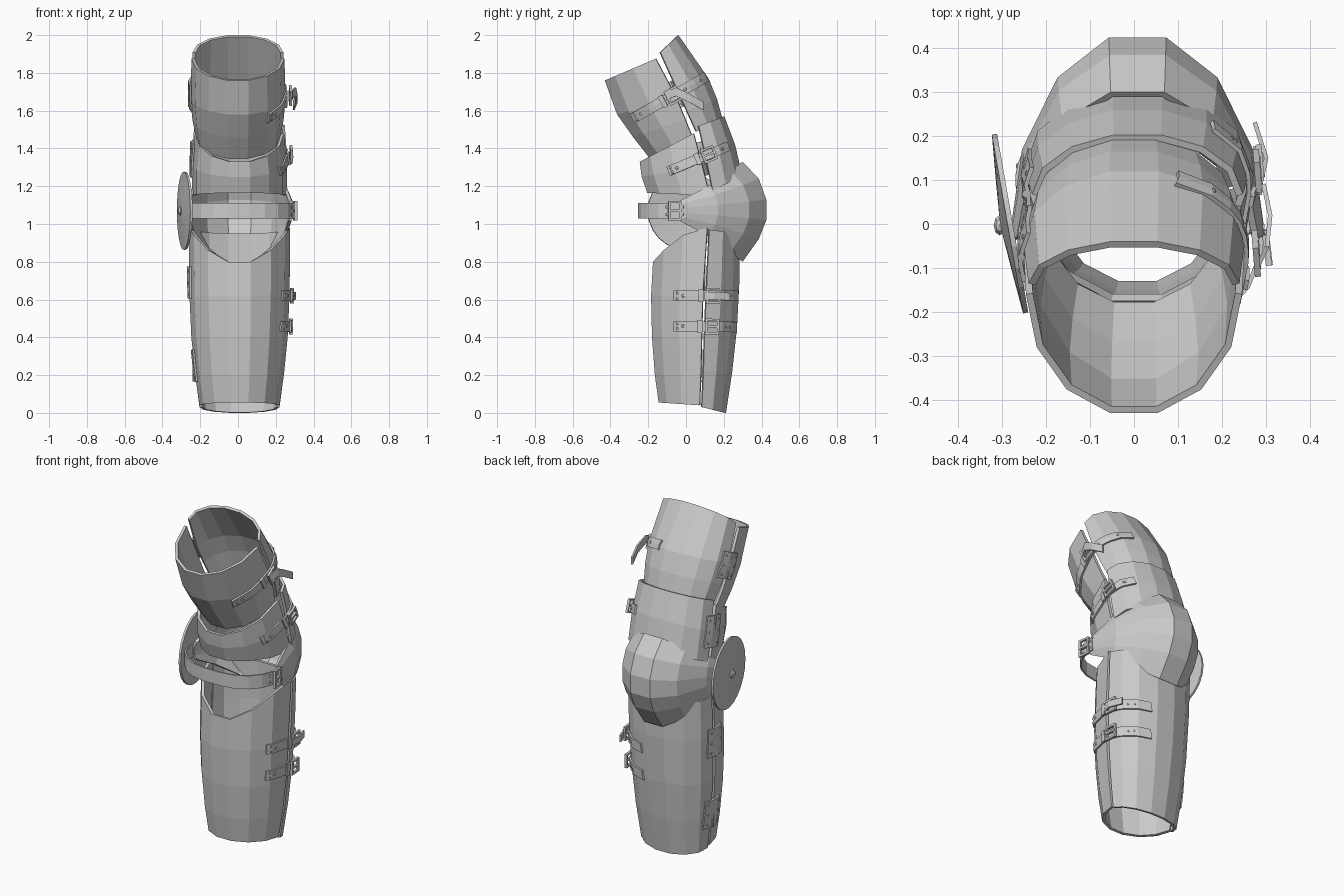
import bpy, bmesh, math
from mathutils import Vector, Matrix
from mathutils.bvhtree import BVHTree

if "Cube" in bpy.data.objects:
    bpy.data.objects.remove(bpy.data.objects["Cube"])

SEG = 7
PHIS = [math.radians(-90 + 180 * i / SEG) for i in range(SEG + 1)]
FLAT = math.cos(math.radians(90 / SEG))
bvh_v, bvh_f = [], []


def make(name, verts, faces, thick=0, offset=-1, out=None):
    """Mesh object; 'out' is the outward direction of its middle face."""
    bm = bmesh.new()
    vs = [bm.verts.new(v) for v in verts]
    for f in faces:
        bm.faces.new([vs[i] for i in f])
    bm.normal_update()
    bm.faces.ensure_lookup_table()
    if out is not None and bm.faces[len(bm.faces) // 2].normal.dot(out) < 0:
        bmesh.ops.reverse_faces(bm, faces=bm.faces[:])
    me = bpy.data.meshes.new(name)
    bm.to_mesh(me)
    bm.free()
    ob = bpy.data.objects.new(name, me)
    bpy.context.collection.objects.link(ob)
    if thick:
        m = ob.modifiers.new("thickness", 'SOLIDIFY')
        m.thickness, m.offset = thick, offset
        m.use_even_offset = False
    return ob


def grid(nr, nc):
    return [(r * nc + c, r * nc + c + 1, (r + 1) * nc + c + 1, (r + 1) * nc + c)
            for r in range(nr - 1) for c in range(nc - 1)]


def half_shell(name, rings, cx=0.008, last_power=1, power=1, track=True):
    """Ring = (middle y, z, side y, z, half width): half an ellipse seen in plan."""
    verts = []
    for i, (oy, oz, sy, sz, w) in enumerate(rings):
        p = last_power if i == len(rings) - 1 else power
        for phi in PHIS:
            c = max(0, math.cos(phi)) / FLAT
            verts.append((cx + w * math.sin(phi), sy + (oy - sy) * c, sz + (oz - sz) * c ** p))
    faces = grid(len(rings), SEG + 1)
    if track:
        n = len(bvh_v)
        bvh_v.extend(verts)
        bvh_f.extend([tuple(i + n for i in f) for f in faces])
    return make(name, verts, faces, 0.016, -1, Vector((0, rings[0][0] - rings[0][2], 0)))


# forearm plates
half_shell("forearm_front_plate", [
    (-.145, .055, .072, .04, .212), (-.165, .2, .078, .2, .235), (-.18, .4, .083, .4, .255),
    (-.185, .62, .088, .62, .265), (-.175, .8, .112, .98, .268)], last_power=1.9)
half_shell("forearm_back_plate", [
    (.212, 0, .085, .03, .212), (.245, .22, .093, .22, .237), (.27, .45, .1, .45, .257),
    (.284, .72, .112, .72, .266), (.284, .95, .125, .97, .268)])
# lower upper-arm plates
half_shell("elbow_side_front_plate", [
    (-.205, 1.165, .125, 1.15, .252), (-.235, 1.25, .085, 1.31, .252), (-.245, 1.33, .04, 1.48, .236)])
half_shell("elbow_side_back_plate", [
    (.3, 1.25, .142, 1.18, .252), (.26, 1.42, .107, 1.35, .252), (.203, 1.57, .068, 1.52, .24)])
# upper-arm plates
half_shell("upper_arm_front_plate", [
    (-.19, 1.345, .035, 1.455, .222), (-.28, 1.46, -.005, 1.555, .242),
    (-.365, 1.58, -.05, 1.665, .252), (-.43, 1.76, -.16, 1.875, .246)], cx=0)
half_shell("upper_arm_back_plate", [
    (.195, 1.55, .055, 1.49, .222), (.165, 1.66, .005, 1.6, .242),
    (.12, 1.77, -.045, 1.71, .252), (-.04, 2.0, -.135, 1.91, .24)], cx=0)
# domed elbow cap
half_shell("elbow_cap", [
    (.3, 1.33, -.03, 1.125, .275), (.385, 1.24, -.03, 1.105, .288), (.425, 1.13, -.035, 1.085, .292),
    (.425, 1.02, -.035, 1.06, .292), (.385, .92, -.03, 1.04, .288), (.3, .8, -.03, 1.015, .275)],
    power=1.25, last_power=1.25, track=False)

tree = BVHTree.FromPolygons(bvh_v, bvh_f)


def hit(y, z, side, default=None):
    loc = tree.ray_cast(Vector((side, y, z)), Vector((-side, 0, 0)))[0]
    if loc is None or loc.x * side < 0.06:
        return default
    return loc.x


def strap(name, a, b, width, side=1, lift=0.003, n=14, thick=0.01):
    """Strip laid on the plates between two (y, z) points."""
    a, b = Vector(a), Vector(b)
    d = (b - a).normalized()
    nrm = Vector((-d.y, d.x)) * width / 2
    verts, last = [], [side * .25] * 3
    for i in range(n):
        p = a.lerp(b, i / (n - 1))
        for k in range(3):
            q = p + nrm * (k - 1)
            last[k] = hit(q.x, q.y, side, last[k])
            verts.append((last[k] + side * lift, q.x, q.y))
    make(name, verts, grid(n, 3), thick, 1, Vector((side, 0, 0)))


def rivet(y, z, side=1, x=None, r=0.009):
    x = hit(y, z, side, side * .25) + side * .013 if x is None else x
    bm = bmesh.new()
    bmesh.ops.create_uvsphere(bm, u_segments=8, v_segments=5, radius=r,
                              matrix=Matrix.Translation((x, y, z)) @ Matrix.Diagonal((.6, 1, 1, 1)))
    me = bpy.data.meshes.new("rivet")
    bm.to_mesh(me)
    bm.free()
    bpy.context.collection.objects.link(bpy.data.objects.new("rivet", me))


def buckle(y, z, ang, w, h, x, yaw=0):
    """Rectangular frame with a centre prong, lying against the right side."""
    m = Matrix.Translation((x, y, z)) @ Matrix.Rotation(yaw, 4, 'Z') @ Matrix.Rotation(ang, 4, 'X')
    t = 0.012
    ring = lambda a, b: [m @ Vector((0, s * a, u * b)) for s, u in ((-1, -1), (1, -1), (1, 1), (-1, 1))]
    verts = ring(w / 2, h / 2) + ring(w / 2 - t, h / 2 - t)
    faces = [(i, (i + 1) % 4, (i + 1) % 4 + 4, i + 4) for i in range(4)]
    verts += [m @ Vector((.002, s * w / 2, u * .006)) for s, u in ((-1, -1), (1, -1), (1, 1), (-1, 1))]
    make("buckle", verts, faces + [(8, 9, 10, 11)], 0.014, 0, Vector((1, 0, 0)))


# right-side closing straps: start, end, width, buckle position along the strap
for a, b, w, f in [((-.06, .62), (.268, .62), .055, .62), ((-.06, .46), (.26, .455), .055, .62),
                   ((-.09, 1.28), (.22, 1.41), .05, .68), ((-.28, 1.56), (.1, 1.775), .055, .56)]:
    strap("closing_strap", a, b, w)
    a, b = Vector(a), Vector(b)
    d = (b - a).normalized()
    c = a.lerp(b, f)
    x = hit(c.x, c.y, 1, .255)
    buckle(c.x, c.y, math.atan2(d.y, d.x), .075, w + .028, x + .028, .08)
    n = Vector((-d.y, d.x)) * w * .25
    for q in (a + d * .015 + n, a + d * .015 - n, a + d * .045, b - d * .03, c + d * .07):
        rivet(q.x, q.y)
    # keeper loop beside the buckle
    strap("strap_keeper", c - d * .075, c - d * .05, w + .012, lift=.012, n=3)


def ribbon(name, path, width, out):
    verts = [(x, y, z + s * width / 2) for x, y, z in path for s in (-1, 1)]
    return make(name, verts, grid(len(path), 2), 0.01, 1, out)


# loose strap ends
ribbon("loose_strap_end", [(.275, -.1, 1.68), (.298, -.05, 1.70), (.305, .02, 1.665), (.29, .09, 1.625)],
       .045, Vector((1, 0, 0)))
ribbon("loose_strap_end", [(.285, .1, .62), (.296, .15, .62), (.27, .23, .615)], .04, Vector((1, 0, 0)))

# strap across the inside of the elbow
half = [(.287, .0), (.283, -.07), (.255, -.14), (.205, -.195), (.14, -.23), (.06, -.245)]
path = [(x, y, 1.07) for x, y in half] + [(-x + .01, y, 1.07) for x, y in reversed(half)]
ribbon("elbow_strap", path, .08, Vector((0, -1, 0)))
buckle(-.06, 1.07, 0, .07, .105, .303, .12)
for y in (-.02, -.1):
    for z in (1.05, 1.09):
        rivet(y, z, x=.3 if y > -.05 else .283)

# left-side hinges across the gap: centre, direction across, height
for (y, z), ang, h in [((.09, .69), 0, .17), ((.083, .25), 0, .17),
                       ((.09, 1.345), .24, .18), ((-.045, 1.69), .43, .15)]:
    d = Vector((math.cos(ang), math.sin(ang)))
    n = Vector((-d.y, d.x))
    c = Vector((y, z))
    strap("hinge_plate", c - d * .06, c + d * .06, h, side=-1, n=7)
    for s in (-1, 1):
        for k in (-.36, 0, .36):
            q = c + d * .042 * s + n * h * k
            rivet(q.x, q.y, -1, r=.007)
    # hinge pin
    p0, p1 = c - n * h / 2, c + n * h / 2
    x = min(hit(*(c - d * .045), -1, -.25), hit(*(c + d * .045), -1, -.25)) - .01
    bpy.ops.mesh.primitive_cylinder_add(vertices=8, radius=.009, depth=h, location=(x, c.x, c.y),
                                        rotation=(ang, 0, 0))
    bpy.context.object.name = "hinge_pin"

# round guard disc on the left of the elbow, slightly conical
normal = Vector((-.985, -.172, 0))
rot = normal.to_track_quat('Z', 'Y').to_matrix().to_4x4()
centre = Matrix.Translation((-.288, 0, 1.07)) @ rot
R, N = .207, 24
verts = [centre @ Vector((r * math.cos(2 * math.pi * i / N), r * math.sin(2 * math.pi * i / N), h))
         for r, h in ((R, 0), (R * .5, .009)) for i in range(N)] + [centre @ Vector((0, 0, .017))]
faces = [(i, (i + 1) % N, (i + 1) % N + N, i + N) for i in range(N)]
faces += [(i + N, (i + 1) % N + N, 2 * N) for i in range(N)]
make("elbow_disc", verts, faces, 0.012, -1, normal)
hub = centre @ Vector((0, 0, .018))
rivet(hub.y, hub.z, x=hub.x, r=.024)
